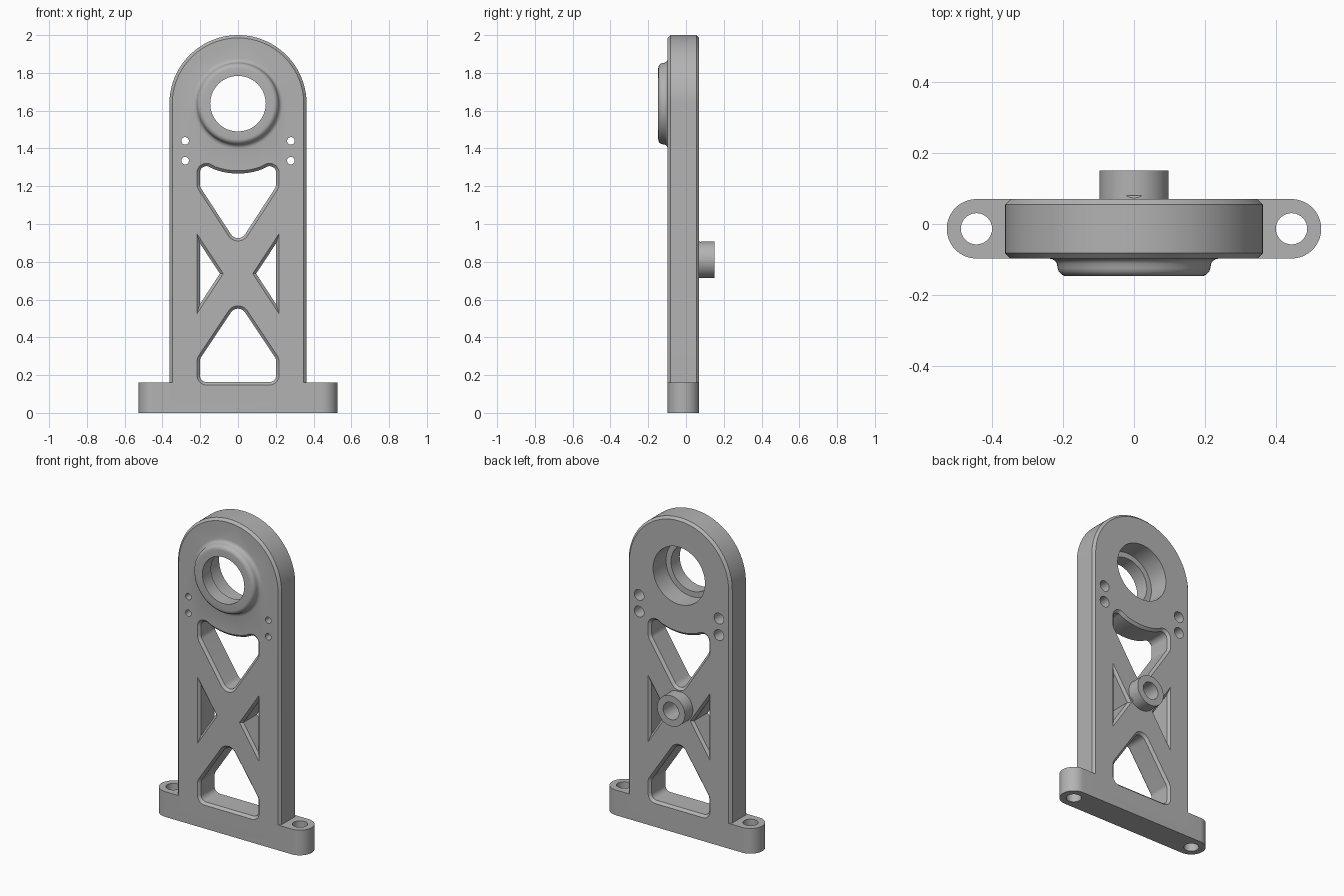
import bpy
import bmesh
from math import sin, cos, pi, tan, sqrt, radians
from mathutils import Vector

cube = bpy.data.objects.get("Cube")
if cube:
    bpy.data.objects.remove(cube, do_unlink=True)

FRONT, BACK, CHAMFER = -0.097, 0.07, 0.015
HALF_W, EYE_Z = 0.363, 1.637
FOOT_H = 0.16

grey = bpy.data.materials.new("machined_grey")
grey.use_nodes = True
colour = (0.45, 0.45, 0.45, 1)
grey.diffuse_color = colour
grey.node_tree.nodes["Principled BSDF"].inputs["Base Color"].default_value = colour


def loft(name, rings):
    """Closed solid through a stack of matching rings."""
    bm = bmesh.new()
    loops = [[bm.verts.new(p) for p in ring] for ring in rings]
    n = len(loops[0])
    for a, b in zip(loops, loops[1:]):
        for i in range(n):
            j = (i + 1) % n
            bm.faces.new((a[i], a[j], b[j], b[i]))
    bm.faces.new(loops[0])
    bm.faces.new(loops[-1])
    bmesh.ops.recalc_face_normals(bm, faces=bm.faces)
    mesh = bpy.data.meshes.new(name)
    bm.to_mesh(mesh)
    bm.free()
    mesh.materials.append(grey)
    obj = bpy.data.objects.new(name, mesh)
    bpy.context.collection.objects.link(obj)
    return obj


def arc(cx, cz, r, start, end, steps):
    return [Vector((cx + r * cos(start + (end - start) * i / steps),
                    cz + r * sin(start + (end - start) * i / steps)))
            for i in range(steps + 1)]


def offset(pts, d):
    """Mitred offset of a counter-clockwise outline, outward if positive."""
    out = []
    for i, p in enumerate(pts):
        e1 = (p - pts[i - 1]).normalized()
        e2 = (pts[(i + 1) % len(pts)] - p).normalized()
        n1, n2 = Vector((e1.y, -e1.x)), Vector((e2.y, -e2.x))
        out.append(p + (n1 + n2) * d / (1 + n1.dot(n2)))
    return out


def fillet(corners, steps=10):
    """Outline from (x, z, radius) corners."""
    pts = []
    for i, (x, z, r) in enumerate(corners):
        p = Vector((x, z))
        if r == 0:
            pts.append(p)
            continue
        a = (Vector(corners[i - 1][:2]) - p).normalized()
        b = (Vector(corners[(i + 1) % len(corners)][:2]) - p).normalized()
        half = a.angle(b) / 2
        centre = p + (a + b).normalized() * r / sin(half)
        u = p + a * r / tan(half) - centre
        v = p + b * r / tan(half) - centre
        w = pi - 2 * half
        for k in range(steps + 1):
            s = k / steps
            pts.append(centre + (u * sin((1 - s) * w) + v * sin(s * w)) / sin(w))
    return pts


def slab(name, pts, layers):
    """Outline in x-z stacked along y with an offset at each (y, d) layer."""
    return loft(name, [[(p.x, y, p.y) for p in offset(pts, d)] for y, d in layers])


def turned(name, x, z, profile, steps=64):
    """Round solid along y from a (y, radius) profile."""
    return loft(name, [[(p.x, y, p.y) for p in arc(x, z, r, 0, 2 * pi, steps)[:-1]]
                       for y, r in profile])


def combine(target, other, operation):
    mod = target.modifiers.new(other.name, 'BOOLEAN')
    mod.operation, mod.solver, mod.object = operation, 'EXACT', other
    bpy.context.view_layer.objects.active = target
    bpy.ops.object.modifier_apply(modifier=mod.name)
    bpy.data.objects.remove(other, do_unlink=True)


# Arched upright with chamfered rims
outline = [Vector((-HALF_W, 0.05)), Vector((HALF_W, 0.05))]
outline += arc(0, EYE_Z, HALF_W, 0, pi, 64)
bracket = slab("bearing_bracket", outline, [
    (FRONT, -CHAMFER), (FRONT + CHAMFER, 0), (BACK - CHAMFER, 0), (BACK, -CHAMFER)])

# Foot with rounded lugs
mid_y, end_r = (FRONT + BACK) / 2, (BACK - FRONT) / 2
lug_x = 0.527 - end_r
foot_outline = arc(lug_x, mid_y, end_r, -pi / 2, pi / 2, 32)
foot_outline += arc(-lug_x, mid_y, end_r, pi / 2, 3 * pi / 2, 32)
foot = loft("foot", [[(p.x, p.y, z) for p in foot_outline] for z in (0, FOOT_H)])
combine(bracket, foot, 'UNION')

# Bearing boss on the front, peg on the back
boss = turned("boss", 0, EYE_Z, [
    (-0.05, 0.24), (FRONT, 0.24), (-0.099, 0.23), (-0.104, 0.222), (-0.112, 0.217),
    (-0.124, 0.215), (-0.134, 0.212), (-0.142, 0.204), (-0.146, 0.196), (-0.147, 0.188)])
combine(bracket, boss, 'UNION')
peg = turned("peg", 0, 0.81, [(0.03, 0.097), (0.15, 0.097)])
combine(bracket, peg, 'UNION')

# Truss windows, chamfered on both faces
over = 0.01
window_layers = [(FRONT - over, over), (FRONT + CHAMFER, -CHAMFER),
                 (BACK - CHAMFER, -CHAMFER), (BACK + over, over)]
side, brow = 0.217, 0.355
brow_z = EYE_Z - sqrt(brow ** 2 - side ** 2)
brow_arc = [(p.x, p.y, 0) for p in arc(0, EYE_Z, brow, -radians(70), -radians(110), 12)]
upper = fillet([(0, 0.86, 0.06), (side, 1.194, 0.06), (side, brow_z, 0.05)]
               + brow_arc + [(-side, brow_z, 0.05), (-side, 1.194, 0.06)])
lower = fillet([(-side, 0.148, 0.05), (side, 0.148, 0.05), (side, 0.29, 0.06),
                (0, 0.615, 0.06), (-side, 0.29, 0.06)])
left = [Vector((side, 0.525)), Vector((side, 0.948)), Vector((0.078, 0.737))]
right = [Vector((-p.x, p.y)) for p in reversed(left)]
for pts in (upper, lower, left, right):
    combine(bracket, slab("window", pts, window_layers), 'DIFFERENCE')

# Stepped bearing bore and blind peg hole
bore = turned("bore", 0, EYE_Z, [(-0.2, 0.147), (-0.06, 0.147), (-0.06, 0.182), (0.2, 0.182)])
combine(bracket, bore, 'DIFFERENCE')
combine(bracket, turned("peg_hole", 0, 0.81, [(0.03, 0.055), (0.2, 0.055)]), 'DIFFERENCE')

# Counterbored bolt holes and vertical foot holes
for s in (-1, 1):
    for z in (1.335, 1.44):
        bolt = turned("bolt_hole", s * 0.28, z, [
            (-0.2, 0.02), (-0.02, 0.02), (-0.02, 0.034), (0.2, 0.034)], 24)
        combine(bracket, bolt, 'DIFFERENCE')
    ring = arc(s * lug_x, mid_y, 0.044, 0, 2 * pi, 32)[:-1]
    hole = loft("foot_hole", [[(p.x, p.y, z) for p in ring] for z in (-0.1, 0.3)])
    combine(bracket, hole, 'DIFFERENCE')

# Smooth curves, crisp edges
bpy.ops.object.select_all(action='DESELECT')
bracket.select_set(True)
bpy.context.view_layer.objects.active = bracket
bpy.ops.object.shade_smooth_by_angle(angle=radians(30))
